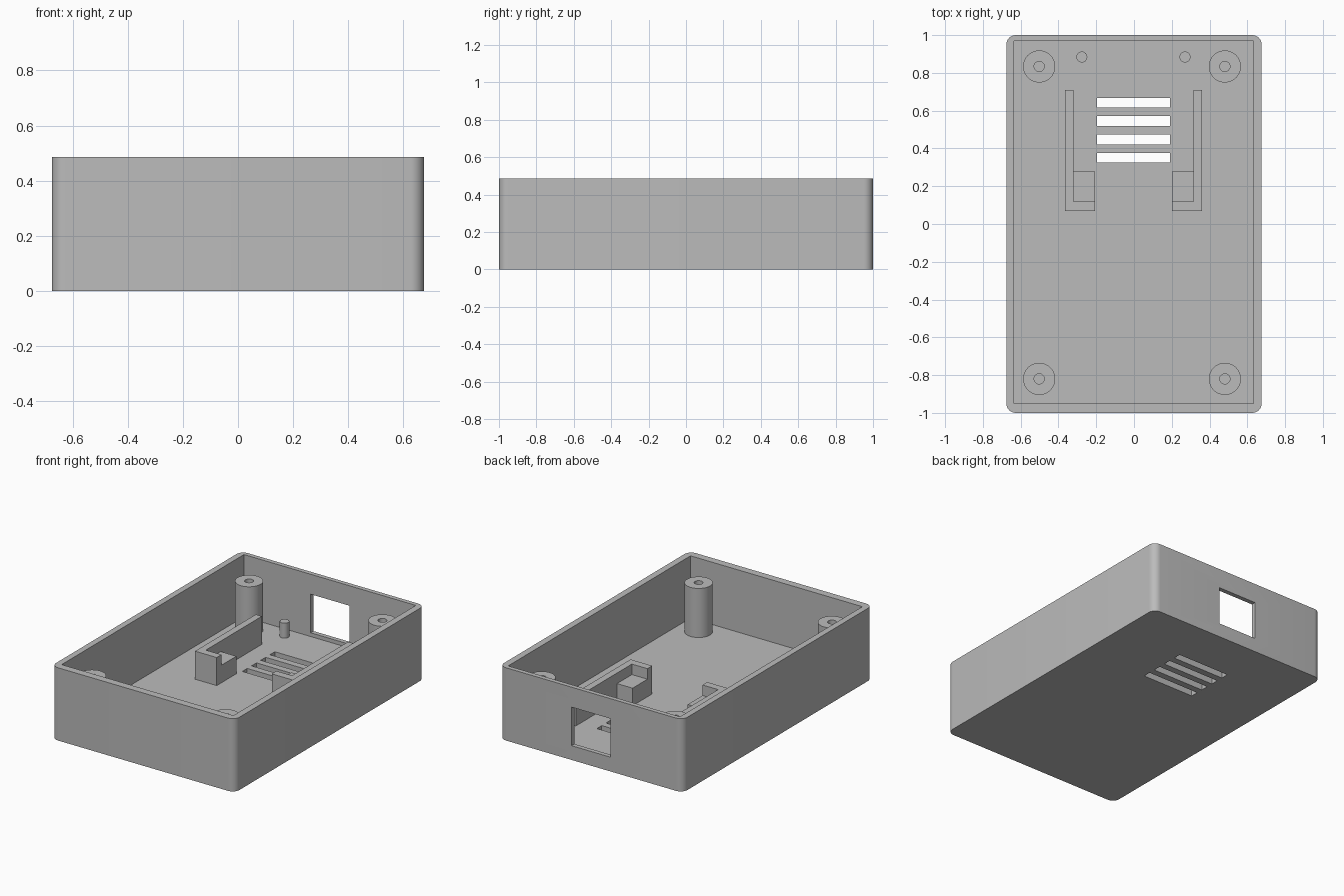
import bpy
import bmesh
from math import radians

cube = bpy.data.objects.get("Cube")
if cube:
    bpy.data.objects.remove(cube)

HEIGHT, FLOOR = 0.485, 0.07

grey = bpy.data.materials.new("plain grey")
grey.use_nodes = True
colour = (0.5, 0.5, 0.5, 1)
grey.diffuse_color = colour
grey.node_tree.nodes["Principled BSDF"].inputs["Base Color"].default_value = colour


def finish(name, bm):
    mesh = bpy.data.meshes.new(name)
    bm.to_mesh(mesh)
    bm.free()
    mesh.materials.append(grey)
    obj = bpy.data.objects.new(name, mesh)
    bpy.context.collection.objects.link(obj)
    return obj


def box(name, x, y, z, corner=0):
    """Box from (low, high) ranges, with optional rounded upright edges."""
    bm = bmesh.new()
    bmesh.ops.create_cube(bm, size=1)
    for v in bm.verts:
        v.co = [sum(r) / 2 + c * (r[1] - r[0]) for r, c in zip((x, y, z), v.co)]
    if corner:
        upright = [e for e in bm.edges if abs(e.verts[0].co.z - e.verts[1].co.z) > 0.01]
        bmesh.ops.bevel(bm, geom=upright, offset=corner, segments=8,
                        profile=0.5, affect='EDGES')
    return finish(name, bm)


def cylinder(name, x, y, radius, z, sides=40):
    bm = bmesh.new()
    bmesh.ops.create_cone(bm, cap_ends=True, segments=sides, radius1=radius,
                          radius2=radius, depth=z[1] - z[0])
    bmesh.ops.translate(bm, verts=bm.verts, vec=(x, y, sum(z) / 2))
    return finish(name, bm)


def cut(obj, cutter):
    mod = obj.modifiers.new("cut", 'BOOLEAN')
    mod.operation = 'DIFFERENCE'
    mod.solver = 'EXACT'
    mod.object = cutter
    cutter.hide_render = True
    cutter.hide_viewport = True


def apply_cuts(obj):
    """Bake the cuts, drop the cutters and smooth the rounded faces."""
    deps = bpy.context.evaluated_depsgraph_get()
    mesh = bpy.data.meshes.new_from_object(obj.evaluated_get(deps))
    cutters = [m.object for m in obj.modifiers]
    obj.modifiers.clear()
    obj.data = mesh
    for c in cutters:
        bpy.data.objects.remove(c)
    smooth(obj)


def smooth(obj):
    bpy.ops.object.select_all(action='DESELECT')
    obj.select_set(True)
    bpy.context.view_layer.objects.active = obj
    bpy.ops.object.shade_smooth_by_angle(angle=radians(30))


# Open tray with rounded outer corners and a square-cornered cavity
tray = box("tray", (-0.676, 0.676), (-1, 1), (0, HEIGHT), corner=0.05)
cut(tray, box("cavity_cutter", (-0.635, 0.632), (-0.95, 0.97), (FLOOR, 1)))

# Connector window in the back wall
cut(tray, box("window_cutter", (-0.144, 0.144), (0.9, 1.1), (0.095, 0.352)))

# Ventilation slots through the floor
for i in range(4):
    y = 0.642 - i * 0.097
    cut(tray, box("slot_cutter", (-0.196, 0.19), (y - 0.026, y + 0.026), (-0.1, 0.09)))
apply_cuts(tray)

# Screw posts with blind holes
for side, x in (("right", -0.502), ("left", 0.481)):
    for end, y in (("back", 0.834), ("front", -0.82)):
        post = cylinder(f"{end}_{side}_screw_post", x, y, 0.085, (FLOOR - 0.01, 0.397))
        cut(post, cylinder("hole_cutter", x, y, 0.027, (FLOOR, 0.5)))
        apply_cuts(post)

# Board guides: a rail, a low ledge and an end stop on each side, plus a peg
MID = -0.003
for side, s in (("right", -1), ("left", 1)):
    def span(a, b):
        return tuple(sorted((MID + s * a, MID + s * b)))
    box(f"{side}_guide_rail", span(0.318, 0.363), (0.07, 0.71), (FLOOR - 0.01, 0.257))
    box(f"{side}_guide_ledge", span(0.203, 0.318), (0.12, 0.277), (FLOOR - 0.01, 0.187))
    box(f"{side}_guide_stop", span(0.203, 0.318), (0.07, 0.12), (FLOOR - 0.01, 0.257))
    smooth(cylinder(f"{side}_locating_peg", MID + s * 0.273, 0.884, 0.029,
                    (FLOOR - 0.01, 0.17), sides=24))
